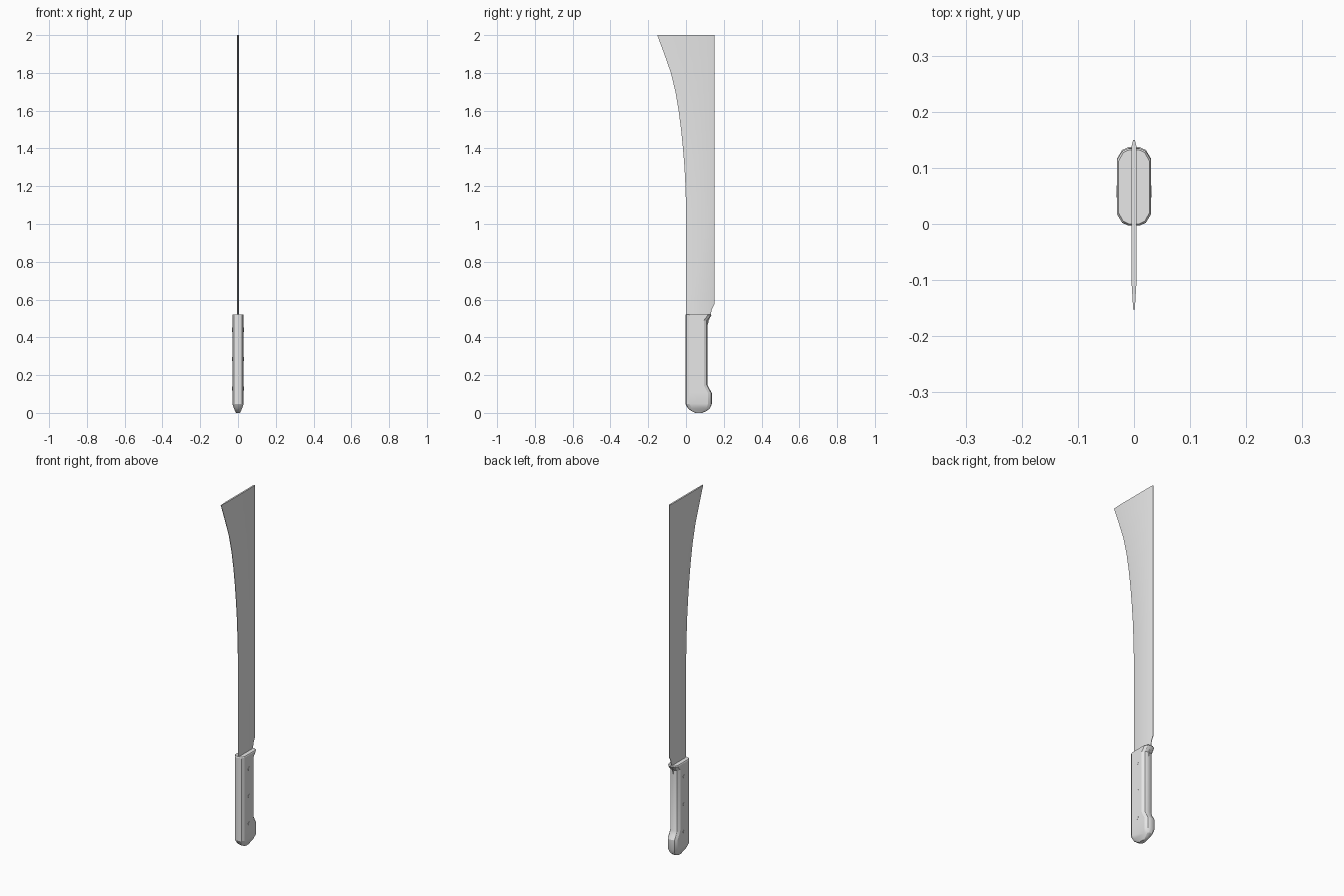
import bpy, bmesh, math
from mathutils import Matrix

cube = bpy.data.objects.get("Cube")
if cube:
    bpy.data.objects.remove(cube, do_unlink=True)

# One plain grey for the whole tool
grey = bpy.data.materials.new("plain grey")
grey.use_nodes = True
colour = (0.8, 0.8, 0.8, 1)
grey.diffuse_color = colour
grey.node_tree.nodes["Principled BSDF"].inputs["Base Color"].default_value = colour


def finish(name, bm, angle):
    bmesh.ops.recalc_face_normals(bm, faces=bm.faces)
    mesh = bpy.data.meshes.new(name)
    bm.to_mesh(mesh)
    bm.free()
    mesh.materials.append(grey)
    obj = bpy.data.objects.new(name, mesh)
    bpy.context.collection.objects.link(obj)
    bpy.ops.object.select_all(action="DESELECT")
    obj.select_set(True)
    bpy.context.view_layer.objects.active = obj
    bpy.ops.object.shade_smooth_by_angle(angle=math.radians(angle))
    return obj


def loft(name, rings, angle):
    """Skin a stack of equal-sized rings and cap both ends."""
    bm = bmesh.new()
    rows = [[bm.verts.new(p) for p in ring] for ring in rings]
    n = len(rows[0])
    for low, high in zip(rows, rows[1:]):
        for i in range(n):
            j = (i + 1) % n
            bm.faces.new((low[i], low[j], high[j], high[i]))
    bm.faces.new(rows[0])
    bm.faces.new(rows[-1])
    return finish(name, bm, angle)


def blade_ring(z, front, back):
    grind = 0.012 + max(0, -front) * 0.25
    half = [(0.0015, front), (0.0045, front + grind),
            (0.0045, back - 0.012), (0.0015, back)]
    return [(x, y, z) for x, y in half] + [(-x, y, z) for x, y in reversed(half)]


def handle_ring(z, front, back, width):
    cy, r = (front + back) / 2, (back - front) / 2
    side = max(r - 0.02, r * 0.5)
    half = [(0.33, r), (0.7, r - (r - side) * 0.25), (1, side)]
    quarter = [(a * width, b) for a, b in half]
    right = quarter + [(x, -y) for x, y in reversed(quarter)]
    return [(x, cy + y, z) for x, y in right] + [(-x, cy + y, z) for x, y in reversed(right)]


# Blade: height, cutting edge, spine
blade = [(0.45, 0, 0.11), (0.52, 0, 0.131), (0.55, 0, 0.137), (0.575, 0, 0.15),
         (1.1, 0, 0.15), (1.2, -0.003, 0.15), (1.3, -0.008, 0.15),
         (1.4, -0.016, 0.15), (1.5, -0.026, 0.15), (1.6, -0.039, 0.15),
         (1.7, -0.056, 0.15), (1.8, -0.08, 0.15), (1.9, -0.115, 0.15),
         (2.0, -0.152, 0.15)]
loft("blade", [blade_ring(*row) for row in blade], 20)

# Handle: height, front, back, half width
handle = [(0, 0.05, 0.085, 0.011), (0.009, 0.03, 0.108, 0.015),
          (0.024, 0.01, 0.127, 0.022), (0.048, -0.003, 0.137, 0.03),
          (0.105, -0.003, 0.137, 0.03), (0.128, -0.003, 0.124, 0.03),
          (0.148, -0.003, 0.114, 0.03), (0.49, -0.003, 0.114, 0.03),
          (0.501, -0.003, 0.124, 0.03), (0.517, -0.003, 0.135, 0.03),
          (0.522, 0, 0.132, 0.0275)]
loft("handle", [handle_ring(*row) for row in handle], 25)

# Flush rivets on both cheeks of the handle
for n, z in enumerate((0.13, 0.285, 0.44), 1):
    bm = bmesh.new()
    bmesh.ops.create_cone(
        bm, cap_ends=True, segments=12, radius1=0.011, radius2=0.011, depth=0.062,
        matrix=Matrix.Translation((0, 0.058, z)) @ Matrix.Rotation(math.pi / 2, 4, "Y"))
    finish(f"rivet_{n}", bm, 30)
